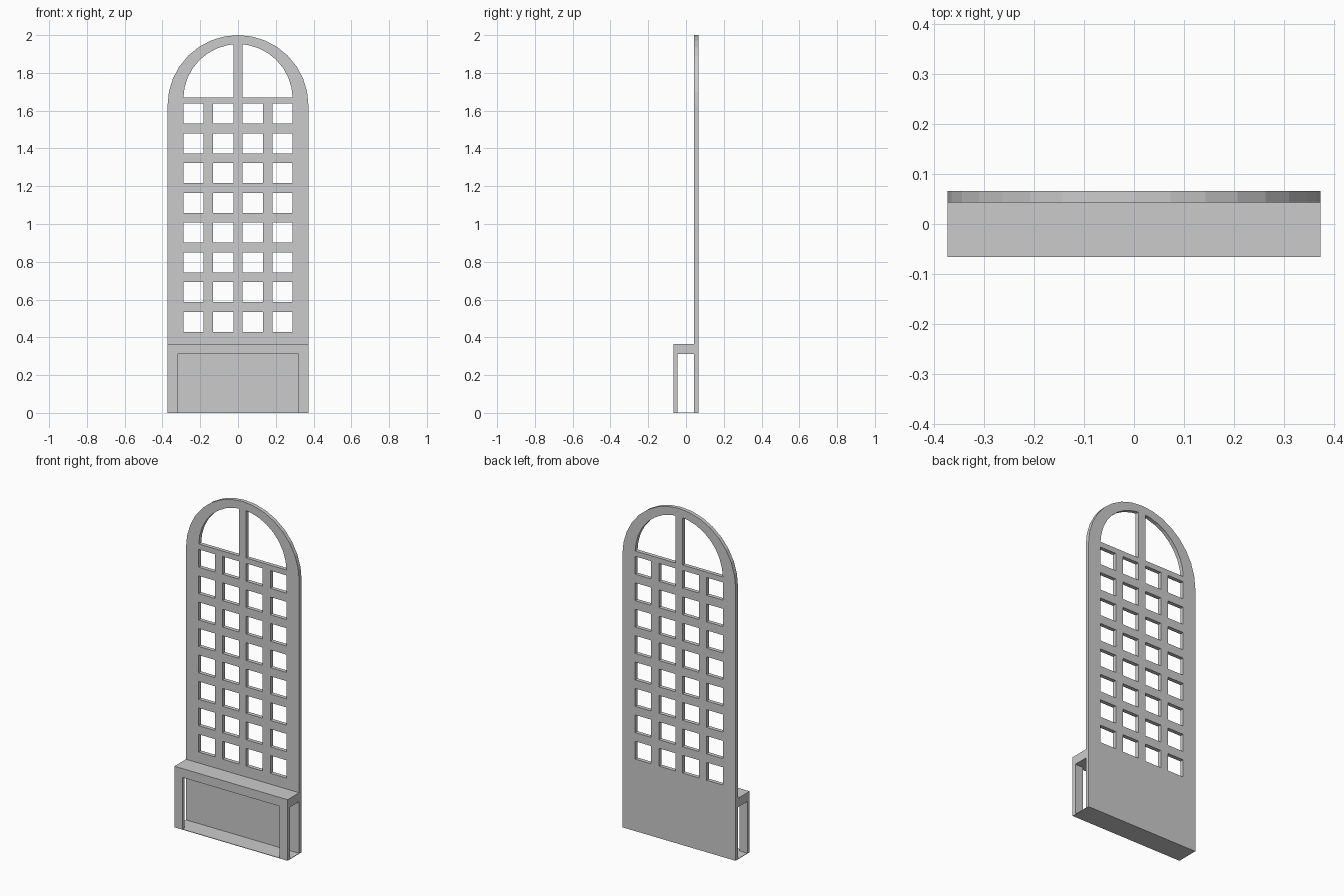
import bpy
from math import sin, cos, pi, asin, radians

if "Cube" in bpy.data.objects:
    bpy.data.objects.remove(bpy.data.objects["Cube"])

W, R = 0.373, 0.373            # half width, outer arch radius
BACK_Y0, BACK_Y1 = 0.043, 0.066
FRONT_Y = -0.066


def box(name, x0, x1, y0, y1, z0, z1):
    bpy.ops.mesh.primitive_cube_add(
        size=1, location=((x0 + x1) / 2, (y0 + y1) / 2, (z0 + z1) / 2))
    ob = bpy.context.object
    ob.name = name
    ob.scale = (x1 - x0, y1 - y0, z1 - z0)
    bpy.ops.object.transform_apply(location=False, rotation=False, scale=True)
    return ob


def cut_sheet(name, outlines, y0, y1):
    """Flat upright sheet: first outline is the border, the rest are holes."""
    cu = bpy.data.curves.new(name, 'CURVE')
    cu.dimensions = '2D'
    cu.fill_mode = 'BOTH'
    cu.extrude = (y1 - y0) / 2
    for pts in outlines:
        sp = cu.splines.new('POLY')
        sp.points.add(len(pts) - 1)
        for p, (x, z) in zip(sp.points, pts):
            p.co = (x, z, 0, 1)
        sp.use_cyclic_u = True
        sp.use_smooth = False
    ob = bpy.data.objects.new(name, cu)
    bpy.context.collection.objects.link(ob)
    ob.rotation_euler = (radians(90), 0, 0)
    ob.location.y = (y0 + y1) / 2
    bpy.ops.object.select_all(action='DESELECT')
    ob.select_set(True)
    bpy.context.view_layer.objects.active = ob
    bpy.ops.object.convert(target='MESH')
    bpy.ops.object.shade_flat()
    return ob


# Arched border of the trellis
border = [(-W, 0), (W, 0)]
border += [(R * cos(pi * i / 16), 2 - R + R * sin(pi * i / 16)) for i in range(17)]
outlines = [border]

# Grid of square openings, four across and eight high
for row in range(8):
    z0 = 0.429 + 0.1574 * row
    z1 = z0 + 0.106
    for x0, x1 in ((-0.289, -0.183), (-0.132, -0.024), (0.024, 0.132), (0.183, 0.289)):
        outlines.append([(x0, z0), (x1, z0), (x1, z1), (x0, z1)])

# Two quarter-round openings under the arch
r, zc, bar = 0.289, 1.663, 0.024
for s in (-1, 1):
    pts = [(s * bar, 1.669), (s * r, 1.669)]
    pts += [(s * r * cos(pi * i / 16), zc + r * sin(pi * i / 16)) for i in range(1, 8)]
    pts.append((s * bar, zc + r * cos(asin(bar / r))))
    outlines.append(pts)

cut_sheet("trellis_panel", outlines, BACK_Y0, BACK_Y1)

# Planter frame: top slab, two front posts and a thin floor
box("planter_top", -W, W, FRONT_Y, BACK_Y0, 0.311, 0.364)
for side, x0, x1 in (("left", -W, -0.32), ("right", 0.32, W)):
    box(f"front_post_{side}", x0, x1, FRONT_Y, -0.045, 0, 0.311)
box("planter_floor", -W, W, FRONT_Y, BACK_Y0, 0, 0.003)
